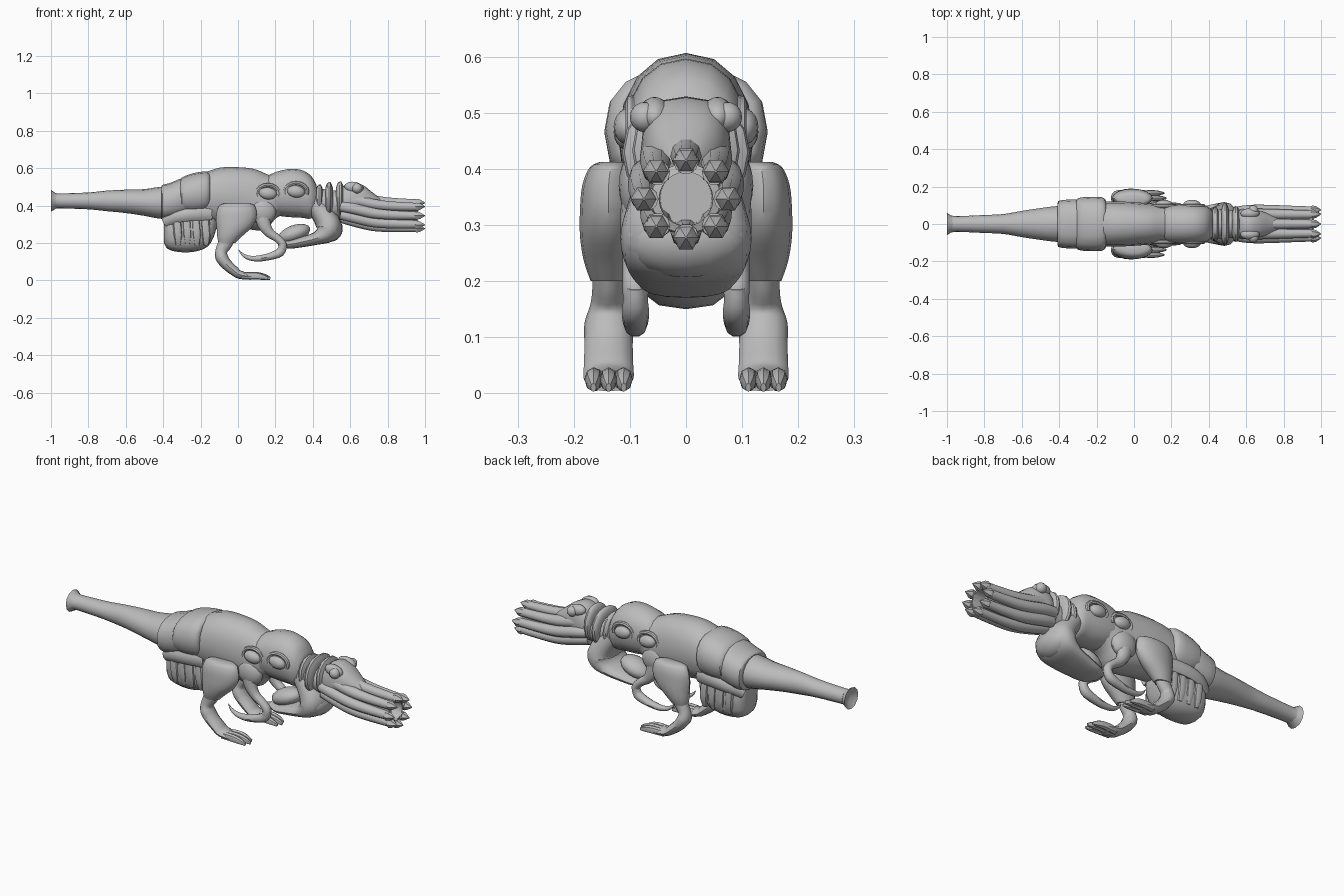
import bpy, bmesh, math
from mathutils import Vector, Matrix

skin = bpy.data.materials.new("grey_hide")
skin.diffuse_color = (0.5, 0.5, 0.5, 1)


def finish(name, bm, angle=40):
    bmesh.ops.recalc_face_normals(bm, faces=bm.faces)
    me = bpy.data.meshes.new(name)
    bm.to_mesh(me)
    bm.free()
    me.materials.append(skin)
    me.shade_smooth()
    me.set_sharp_from_angle(angle=math.radians(angle))
    ob = bpy.data.objects.new(name, me)
    bpy.context.collection.objects.link(ob)
    return ob


def spline(rows, sub):
    """Catmull-Rom through rows of numbers."""
    out = []
    for i in range(len(rows) - 1):
        a, b, c, d = (rows[max(0, min(len(rows) - 1, i + k))] for k in (-1, 0, 1, 2))
        for j in range(sub):
            t = j / sub
            out.append([0.5 * (2 * q + (r - p) * t + (2 * p - 5 * q + 4 * r - s) * t * t
                               + (3 * q - p - 3 * r + s) * t ** 3)
                        for p, q, r, s in zip(a, b, c, d)])
    return out + [list(rows[-1])]


def tube(name, rows, n=16, sub=3, flat=False, power=2.0, angle=40, up_axis=False):
    """Skin rings given as (x, y, z, half width, half height)."""
    rows = spline(rows, sub) if sub > 1 else rows
    pts = [Vector(r[:3]) for r in rows]
    bm = bmesh.new()
    rings = []
    for i, r in enumerate(rows):
        side, up = Vector((0, 1, 0)), Vector((1, 0, 0) if up_axis else (0, 0, 1))
        if not flat and not up_axis:
            t = (pts[min(i + 1, len(pts) - 1)] - pts[max(i - 1, 0)]).normalized()
            side = (side - t * side.dot(t)).normalized()
            up = t.cross(side)
        ring = []
        for k in range(n):
            c, s = math.cos(2 * math.pi * k / n), math.sin(2 * math.pi * k / n)
            c = math.copysign(abs(c) ** (2 / power), c)
            s = math.copysign(abs(s) ** (2 / power), s)
            w, h = max(r[3], .001), max(r[4], .001)
            ring.append(bm.verts.new(pts[i] + side * c * w + up * s * h))
        rings.append(ring)
    for a, b in zip(rings, rings[1:]):
        for k in range(n):
            bm.faces.new((a[k], a[(k + 1) % n], b[(k + 1) % n], b[k]))
    bm.faces.new(rings[0])
    bm.faces.new(rings[-1])
    return finish(name, bm, angle)


def body(name, rows, **kw):
    """Rings along x given as (x, bottom, top, half width)."""
    return tube(name, [(x, 0, (lo + hi) / 2, w, (hi - lo) / 2) for x, lo, hi, w in rows],
                flat=True, **kw)


def blob(name, loc, size, tilt=0):
    bm = bmesh.new()
    bmesh.ops.create_uvsphere(bm, u_segments=16, v_segments=10, radius=1)
    bm.transform(Matrix.Translation(loc) @ Matrix.Rotation(tilt, 4, 'Y')
                 @ Matrix.Diagonal((*size, 1)))
    return finish(name, bm)


# Tail with a flared, hollow end
body("tail", [(-.975, .385, .465, .045), (-.94, .385, .465, .042), (-.8, .38, .47, .048),
              (-.7, .37, .48, .053), (-.6, .36, .485, .07), (-.5, .345, .488, .085),
              (-.42, .33, .50, .095), (-.36, .33, .50, .095)])
body("tail_rim", [(-.95, .39, .46, .036), (-.975, .383, .467, .043), (-1, .367, .483, .06),
                  (-.995, .375, .475, .05), (-.978, .4, .45, .025)], sub=1, n=12)

# Overlapping collars and torso
body("rear_collar", [(-.41, .34, .50, .10), (-.405, .325, .51, .122), (-.36, .325, .522, .13),
                     (-.29, .34, .55, .13), (-.25, .36, .54, .12)], power=2.4, sub=2)
body("front_collar", [(-.31, .38, .53, .115), (-.30, .36, .55, .138), (-.24, .35, .573, .145),
                      (-.17, .36, .583, .143), (-.15, .38, .57, .125)], power=2.4, sub=2)
body("torso", [(-.26, .33, .55, .10), (-.17, .31, .58, .118), (-.1, .30, .602, .12),
               (-.02, .29, .606, .118), (.08, .27, .597, .11), (.15, .27, .57, .105),
               (.20, .33, .55, .10), (.26, .36, .54, .09)], power=2.2)
body("shoulder_hump", [(.14, .40, .54, .07), (.17, .36, .565, .098), (.22, .345, .585, .105),
                       (.28, .338, .596, .107), (.34, .335, .59, .104), (.39, .33, .56, .095),
                       (.42, .36, .51, .07)], power=2.2)

# Oval growths with soft lids on both flanks
for s, tag in ((1, "left"), (-1, "right")):
    for i, (x, z) in enumerate(((.16, .465), (.31, .475))):
        blob(f"{tag}_growth_{i}", (x, s * .103, z), (.048, .026, .032), .12)
        loop = [(x + .06 * math.cos(a), s * .096, z + .045 * math.sin(a), .012, .011)
                for a in (math.pi * k / 8 for k in range(-1, 10))]
        tube(f"{tag}_growth_lid_{i}", loop, n=8, sub=1)
    blob(f"{tag}_shoulder", (.13, s * .08, .37), (.075, .04, .07), .5)

# Neck with ridged rings
body("neck", [(.37, .34, .51, .08), (.45, .33, .49, .078), (.52, .33, .48, .075),
              (.60, .33, .50, .078)])
for i, (x, lo, hi, w) in enumerate(((.435, .34, .512, .088), (.487, .335, .525, .11),
                                    (.545, .34, .528, .092))):
    body(f"neck_ring_{i}", [(x - .02, lo + .03, hi - .03, w - .03), (x - .01, lo, hi - .005, w),
                            (x + .008, lo, hi, w), (x + .02, lo + .03, hi - .03, w - .03)],
         sub=2, power=2.2)

# Throat sweeping down and back into the lower lip
tube("throat", [(.41, 0, .41, .085, .055), (.455, 0, .35, .10, .06), (.485, 0, .295, .115, .07),
                (.47, 0, .255, .115, .06), (.42, 0, .225, .105, .035), (.34, 0, .205, .09, .028),
                (.27, 0, .192, .075, .022), (.215, 0, .198, .045, .012)], power=2.4)
blob("throat_front", (.492, 0, .275), (.068, .115, .070), .4)
blob("throat_bulb", (.30, 0, .25), (.09, .065, .045), -.35)

# Hanging sac with shallow ribs
body("rear_sac", [(-.395, .20, .36, .05), (-.375, .168, .38, .08), (-.32, .152, .39, .092),
                  (-.24, .152, .40, .096), (-.17, .175, .40, .09), (-.135, .22, .40, .075),
                  (-.115, .28, .38, .05)], power=2.8)
for s, tag in ((1, "left"), (-1, "right")):
    for i in range(4):
        x = -.325 + i * .05
        tube(f"{tag}_sac_rib_{i}", [(x, s * .080, .35, .016, .020), (x, s * .085, .31, .018, .024),
                                    (x + .005, s * .085, .24, .017, .024),
                                    (x + .005, s * .075, .19, .010, .014)], n=8)
    tube(f"{tag}_sac_band", [(-.39, s * .06, .31, .02, .03), (-.33, s * .09, .34, .022, .035),
                             (-.24, s * .098, .355, .022, .038), (-.14, s * .09, .36, .02, .04)],
         n=10)

# Hind legs with three toes, and hooked front claws
for s, tag in ((1, "left"), (-1, "right")):
    y = s * .138
    tube(f"{tag}_thigh", [(-.005, y - s * .008, .412, .024, .065),
                          (-.005, y - s * .004, .402, .038, .092),
                          (-.007, y, .37, .047, .106), (-.01, y, .325, .051, .107),
                          (-.022, y, .28, .051, .092), (-.045, y, .235, .044, .066),
                          (-.06, y, .20, .032, .045)], up_axis=True)
    tube(f"{tag}_shin", [(-.05, y, .26, .035, .05), (-.068, y, .20, .029, .040),
                         (-.088, y, .16, .032, .032), (-.088, y, .125, .043, .034),
                         (-.06, y, .085, .043, .03), (-.02, y, .05, .044, .026),
                         (.01, y, .03, .045, .022), (.07, y, .021, .042, .018)], n=12)
    for i, dy in enumerate((-.027, 0, .027)):
        reach = .012 if dy == 0 else 0
        tube(f"{tag}_toe_{i}", [(.02, y + dy * .8, .024, .018, .020),
                                (.085, y + dy, .025, .016, .021),
                                (.125 + reach, y + dy, .020, .014, .017),
                                (.16 + reach, y + dy, .010, .005, .008)], n=8)
    yc = s * .09
    tube(f"{tag}_arm", [(.13, s * .085, .36, .03, .045), (.14, yc, .30, .027, .036),
                        (.168, yc, .255, .024, .026), (.21, yc, .225, .023, .021),
                        (.24, yc, .19, .023, .022), (.225, yc, .15, .022, .022)], n=12)
    tube(f"{tag}_claw", [(.245, yc, .19, .018, .02), (.225, yc, .15, .024, .025),
                         (.17, yc, .128, .023, .02), (.11, yc, .117, .019, .017),
                         (.06, yc, .12, .014, .013), (.025, yc, .138, .008, .008),
                         (.003, yc, .165, .001, .001)], n=10)

# Head with brow and eyes
body("head", [(.545, .36, .48, .065), (.575, .33, .515, .08), (.62, .33, .527, .08),
              (.67, .33, .508, .074), (.72, .33, .47, .058), (.78, .33, .425, .03)], power=2.6)
for s, tag in ((1, "left"), (-1, "right")):
    blob(f"{tag}_eye", (.637, s * .073, .492), (.028, .027, .027))
    blob(f"{tag}_brow", (.62, s * .056, .497), (.052, .028, .030), .15)

# Snout of eight bundled tentacles around a hollow round mouth
body("mouth_core", [(.55, .33, .46, .06), (.65, .315, .44, .065), (.75, .295, .415, .065),
                    (.80, .288, .408, .06)])
body("mouth_lining", [(.74, .287, .418, .066), (.85, .281, .412, .065), (.955, .284, .41, .062),
                      (.96, .298, .394, .048), (.81, .30, .395, .046)], sub=1, n=24)
for k in range(8):
    a = k * math.pi / 4
    c, d = math.cos(a), math.sin(a)
    path = [(x, r * c * 1.08, z + r * d, t, t) for x, z, r, t in
            ((.55, .395, .060, .028), (.62, .383, .067, .030), (.72, .360, .068, .029),
             (.82, .350, .067, .026), (.965, .346, .066, .022))]
    tube(f"tentacle_{k}", path, n=10)
    ty, tz = .075 * c, .346 + .069 * d
    tube(f"tentacle_tip_{k}", [(.945, ty, tz, .019, .019), (.955, ty, tz, .024, .024),
                               (.972, ty, tz, .021, .021), (1.0, ty, tz, .002, .002)],
         n=6, sub=1, angle=25)
